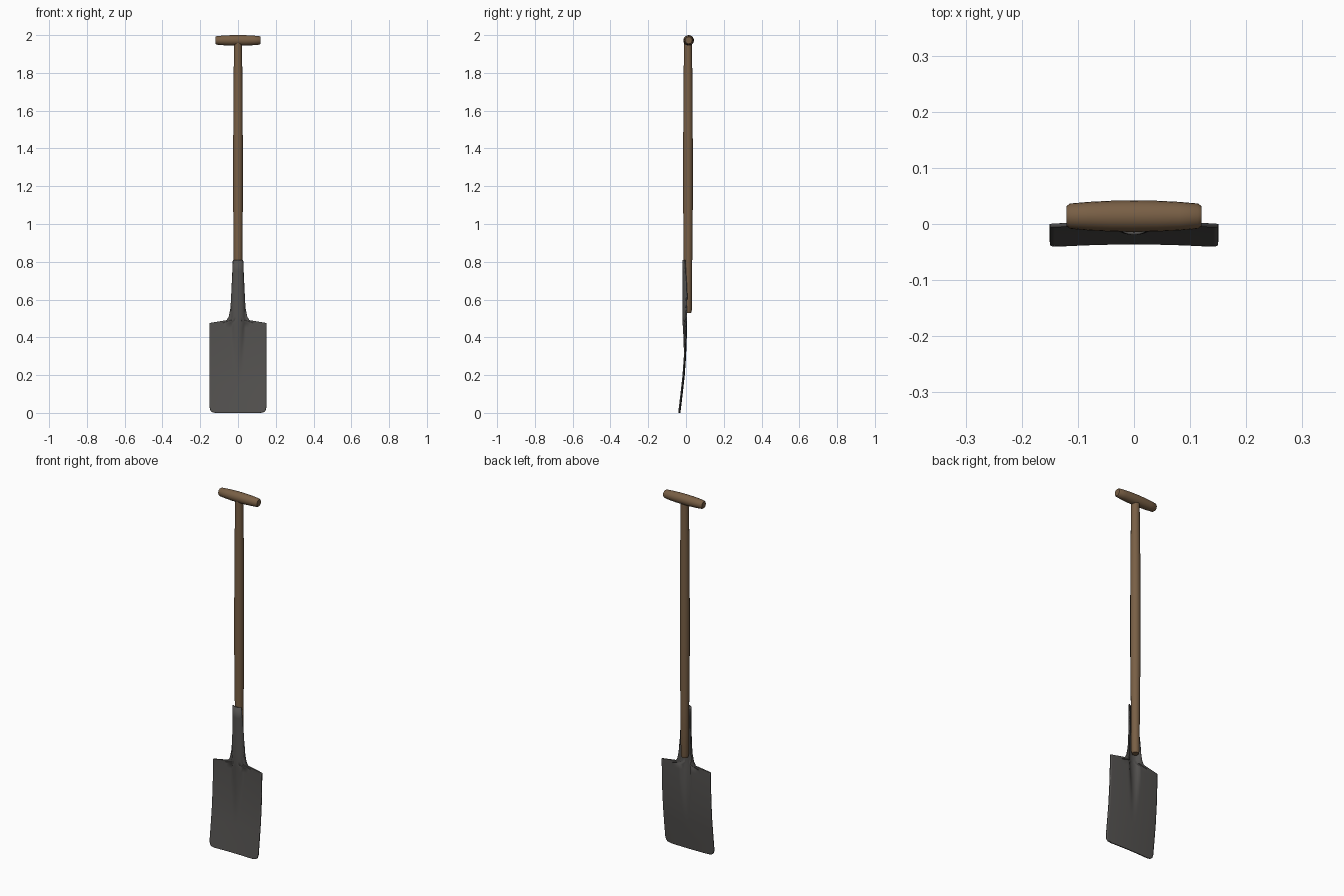
import bpy, bmesh, math
from mathutils import Vector, Matrix

cube = bpy.data.objects.get("Cube")
if cube:
    bpy.data.objects.remove(cube, do_unlink=True)


def material(name, color):
    m = bpy.data.materials.new(name)
    m.use_nodes = True
    m.diffuse_color = color
    m.node_tree.nodes["Principled BSDF"].inputs["Base Color"].default_value = color
    return m


wood = material("brown wood", (0.19, 0.115, 0.06, 1))
steel = material("dark steel", (0.088, 0.084, 0.08, 1))


def finish(bm, name, mat, angle):
    bmesh.ops.recalc_face_normals(bm, faces=bm.faces)
    mesh = bpy.data.meshes.new(name)
    bm.to_mesh(mesh)
    bm.free()
    ob = bpy.data.objects.new(name, mesh)
    bpy.context.collection.objects.link(ob)
    mesh.materials.append(mat)
    bpy.ops.object.select_all(action="DESELECT")
    ob.select_set(True)
    bpy.context.view_layer.objects.active = ob
    bpy.ops.object.shade_smooth_by_angle(angle=math.radians(angle))
    return ob


def turned(name, profile, sides, matrix):
    """Lathe (radius, height) pairs around z, cap both ends, then place."""
    bm = bmesh.new()
    rings = []
    for r, z in profile:
        rings.append([bm.verts.new((r * math.cos(i * math.tau / sides),
                                    r * math.sin(i * math.tau / sides), z))
                      for i in range(sides)])
    for a, b in zip(rings, rings[1:]):
        for i in range(sides):
            j = (i + 1) % sides
            bm.faces.new((a[i], a[j], b[j], b[i]))
    bm.faces.new(rings[0])
    bm.faces.new(rings[-1])
    bm.transform(matrix)
    return finish(bm, name, wood, 40)


def interp(table, t):
    for (a, va), (b, vb) in zip(table, table[1:]):
        if t <= b:
            return va + (vb - va) * max(0, (t - a) / (b - a))
    return table[-1][1]


# Wooden shaft, slightly swollen in the middle
turned("shaft", [(0.017, 0.53), (0.0205, 0.545), (0.0225, 0.8), (0.0255, 1.1),
                 (0.0255, 1.4), (0.024, 1.7), (0.021, 1.965)], 16,
       Matrix.Translation((0, 0.0105, 0)))

# Barrel-shaped cross grip
half = [(0.028, 0.0), (0.0275, 0.04), (0.0255, 0.08), (0.0225, 0.114), (0.018, 0.12)]
grip = [(r, -h) for r, h in reversed(half[1:])] + half
turned("grip", grip, 20,
       Matrix.Translation((0, 0.014, 1.972)) @ Matrix.Rotation(math.pi / 2, 4, "Y"))

# Blade with its socket: height -> half width, sheet depth, ridge depth, ridge half width
width = [(0.0, 0.118), (0.004, 0.137), (0.012, 0.146), (0.03, 0.15), (0.476, 0.15),
         (0.491, 0.06), (0.51, 0.049), (0.55, 0.041), (0.62, 0.035), (0.7, 0.029),
         (0.81, 0.0245)]
depth = [(0.0, -0.033), (0.1, -0.021), (0.2, -0.010), (0.3, -0.003), (0.4, 0.001),
         (0.5, 0.002), (0.7, 0.005), (0.81, -0.001)]
ridge = [(0.2, 0.0), (0.3, 0.004), (0.4, 0.011), (0.5, 0.018), (0.7, 0.021), (0.81, 0.015)]
reach = [(0.2, 0.012), (0.5, 0.034), (0.62, 0.032), (0.81, 0.0255)]
heights = sorted({z for z, _ in width} | {0.05 * i for i in range(1, 10)}
                 | {0.58, 0.66, 0.75})
COLS = 36


def sheet_y(x, z):
    r = interp(reach, z)
    bump = math.sqrt(max(0, 1 - (x / r) ** 2))
    if z < 0.5:
        soft = max(0, 1 - (x / (r * 1.25)) ** 2) ** 2
        k = z / 0.5
        bump = k * bump + (1 - k) * soft
    curl = 0.005 * (x / 0.15) ** 2
    return interp(depth, z) - interp(ridge, z) * bump - curl


bm = bmesh.new()
rows = []
for z in heights:
    w = interp(width, z)
    row = []
    for i in range(COLS + 1):
        u = 2 * i / COLS - 1
        x = w * u
        row.append(bm.verts.new((x, sheet_y(x, z), z)))
    rows.append(row)
for a, b in zip(rows, rows[1:]):
    for i in range(COLS):
        bm.faces.new((a[i], a[i + 1], b[i + 1], b[i]))
blade = finish(bm, "blade_and_socket", steel, 50)
solid = blade.modifiers.new("thickness", "SOLIDIFY")
solid.thickness = 0.007
solid.offset = 0
